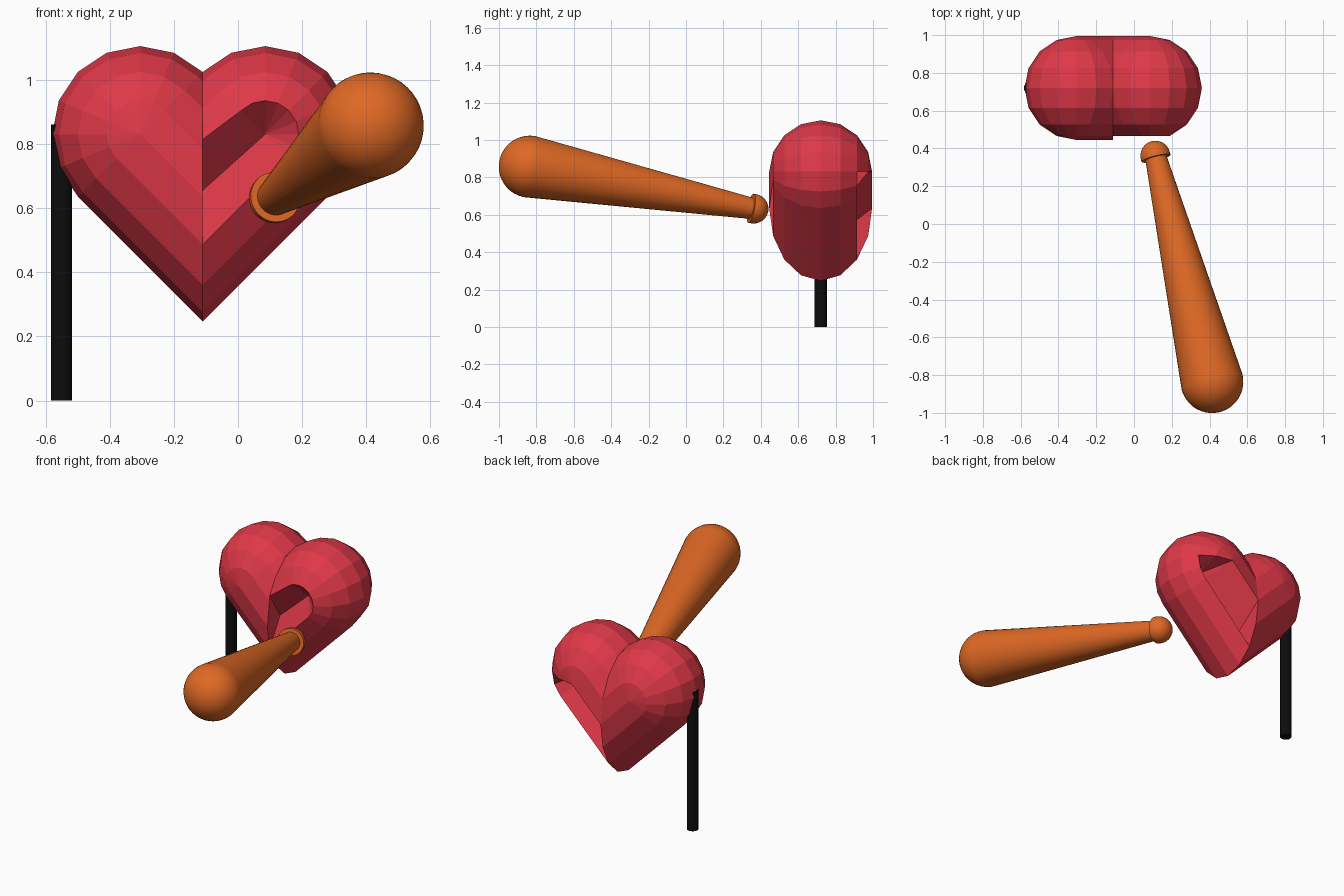
import bpy, bmesh, math
from mathutils import Vector

if "Cube" in bpy.data.objects:
    bpy.data.objects.remove(bpy.data.objects["Cube"])


def material(name, rgb):
    m = bpy.data.materials.new(name)
    m.diffuse_color = (*rgb, 1)
    m.use_nodes = True
    m.node_tree.nodes["Principled BSDF"].inputs["Base Color"].default_value = m.diffuse_color
    return m


RED = material("red", (0.74, 0.04, 0.065))
ORANGE = material("orange", (0.74, 0.14, 0.018))
BLACK = material("black", (0.004, 0.004, 0.004))


def finish(name, bm, mat, smooth=False):
    bmesh.ops.remove_doubles(bm, verts=bm.verts, dist=0.0005)
    bmesh.ops.recalc_face_normals(bm, faces=bm.faces)
    me = bpy.data.meshes.new(name)
    bm.to_mesh(me)
    bm.free()
    me.materials.append(mat)
    ob = bpy.data.objects.new(name, me)
    bpy.context.collection.objects.link(ob)
    if smooth:
        bpy.ops.object.select_all(action='DESELECT')
        ob.select_set(True)
        bpy.context.view_layer.objects.active = ob
        bpy.ops.object.shade_smooth_by_angle(angle=math.radians(40))
    return ob


# Heart: each half is a ball swept at 45 degrees down to the middle plane
R, MID, HY, CZ = 0.275, -0.11, 0.72, 0.83
OFF = R * math.sqrt(0.5)


def heart_half(name, side, dented):
    bm = bmesh.new()
    rows = []
    for k in range(9):
        t = math.pi * k / 8
        r, y = R * math.sin(t), HY - R * math.cos(t)
        arc = [math.radians(45 + 22.5 * i) for i in range(9)]
        pts = [(0, CZ - OFF + r * math.sqrt(2))]
        pts += [(-OFF + r * math.cos(a), CZ + r * math.sin(a)) for a in arc]
        pts += [(0, CZ - OFF - r * math.sqrt(2))]
        row = []
        for i, (x, z) in enumerate(pts):
            py = y
            if dented:
                if k == 0:                    # front hollow
                    py = 0.57
                    z += 0.02 if x == 0 else 0
                if k == 1 and i == 0:
                    z += 0.03
                if k == 7 and i >= 8:         # groove behind
                    py = 0.80
            row.append(bm.verts.new((MID - side * x, py, z)))
        rows.append(row)
    for a, b in zip(rows, rows[1:]):
        for i in range(10):
            bm.faces.new((a[i], a[i + 1], b[i + 1], b[i]))
    # inner wall on the middle plane
    for a, b in zip(rows, rows[1:]):
        bm.faces.new((a[0], b[0], b[-1], a[-1]))
    return finish(name, bm, RED)


heart_half("heart_left_half", -1, False)
heart_half("heart_right_half", 1, True)
for ob in bpy.data.objects:
    # keep the left half on the left of the middle plane
    want_left = ob.name == "heart_left_half"
    mean = sum(v.co.x for v in ob.data.vertices) / len(ob.data.vertices)
    if (mean < MID) != want_left:
        for v in ob.data.vertices:
            v.co.x = 2 * MID - v.co.x
        ob.data.flip_normals()


# Bat parts: turned profiles (distance along axis, radius)
BIG = Vector((0.413, -0.835, 0.857))
KNOB = Vector((0.113, 0.362, 0.632))
LENGTH = (KNOB - BIG).length
TURN = (KNOB - BIG).to_track_quat('Z', 'Y')


def turned(name, profile, mat, segments=40):
    bm = bmesh.new()
    rings = []
    for d, r in profile:
        ring = []
        for i in range(segments):
            a = 2 * math.pi * i / segments
            p = Vector((r * math.cos(a), r * math.sin(a), d))
            ring.append(bm.verts.new(BIG + TURN @ p))
        rings.append(ring)
    for a, b in zip(rings, rings[1:]):
        for i in range(segments):
            j = (i + 1) % segments
            bm.faces.new((a[i], a[j], b[j], b[i]))
    return finish(name, bm, mat, True)


BR, KR = 0.166, 0.079
body = [(-BR * math.cos(math.pi / 2 * i / 10), BR * math.sin(math.pi / 2 * i / 10))
        for i in range(11)]
body += [(LENGTH, 0.056), (LENGTH, 0)]
turned("bat_body", body, ORANGE)
knob = [(LENGTH - 0.015, 0), (LENGTH - 0.015, KR)]
knob += [(LENGTH + KR * math.sin(math.pi / 2 * i / 8),
          KR * math.cos(math.pi / 2 * i / 8)) for i in range(9)]
turned("bat_knob", knob, ORANGE)

# Post
bm = bmesh.new()
bmesh.ops.create_cone(bm, cap_ends=True, segments=24, radius1=0.033,
                      radius2=0.033, depth=0.86)
bmesh.ops.translate(bm, verts=bm.verts, vec=(-0.55, HY, 0.43))
finish("post", bm, BLACK, True)
